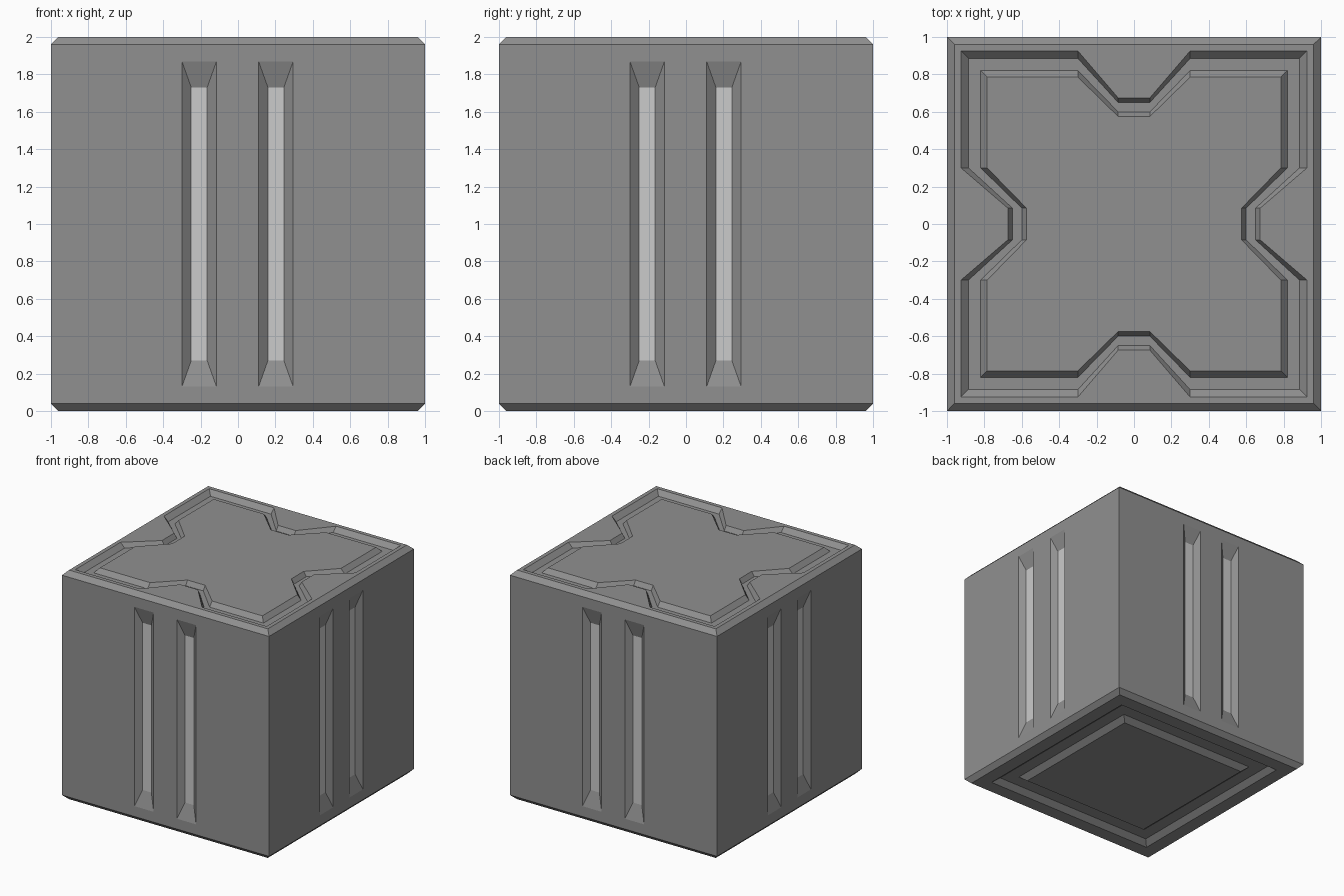
import bpy, bmesh
from mathutils import Matrix, Vector

if "Cube" in bpy.data.objects:
    bpy.data.objects.remove(bpy.data.objects["Cube"])

DEPTH = 0.04


def material(name, v):
    m = bpy.data.materials.new(name)
    m.diffuse_color = (v, v, v, 1)
    m.use_nodes = True
    m.node_tree.nodes["Principled BSDF"].inputs["Base Color"].default_value = m.diffuse_color
    return m


def finish(bm, name, mat):
    bmesh.ops.remove_doubles(bm, verts=bm.verts, dist=1e-5)
    me = bpy.data.meshes.new(name)
    bm.to_mesh(me)
    bm.free()
    me.materials.append(mat)
    ob = bpy.data.objects.new(name, me)
    bpy.context.collection.objects.link(ob)
    return ob


def loop(a, n, z):
    """Square of half-size a, with a notch reaching in to n mid-side."""
    quarter = [(n, .085), (a, .30), (a, a), (.30, a), (.085, n)]
    return [Matrix.Rotation(k * 1.5707963268, 3, 'Z') @ Vector((x, y, z))
            for k in range(4) for x, y in quarter]


def nested(bm, loops, up):
    """Bridge nested loops from outside to inside and cap the middle."""
    def face(vs):
        bm.faces.new(vs if up else vs[::-1])
    rings = [[bm.verts.new(p) for p in loop(*l)] for l in loops]
    for o, i in zip(rings, rings[1:]):
        for k in range(20):
            j = (k + 1) % 20
            face([o[k], o[j], i[j], i[k]])
    face(rings[-1])


def rect(x0, x1, z0, z1, y):
    return [Vector(p) for p in ((x0, y, z0), (x1, y, z0), (x1, y, z1), (x0, y, z1))]


body, strips = bmesh.new(), bmesh.new()

# top: chamfer, notched groove and centre panel
nested(body, [(1, 1, 1.96), (.96, .96, 2), (.925, .675, 2), (.885, .65, 2 - DEPTH),
              (.82, .60, 2 - DEPTH), (.785, .575, 2)], True)

# bottom: chamfer and plain square groove
nested(body, [(s, s, z) for s, z in ((1, .04), (.96, 0), (.84, 0), (.79, DEPTH),
                                     (.68, DEPTH), (.63, 0))], False)

# four sides, each with two tapered slots
xs = [-1, -.30, -.115, .11, .295, 1]
zs = [.04, .13, 1.87, 1.96]
for k in range(4):
    rot = Matrix.Rotation(k * 1.5707963268, 3, 'Z')

    def quad(bm, pts):
        bm.faces.new([bm.verts.new(rot @ p) for p in pts])

    for i in range(5):
        for j in range(3):
            outer = rect(xs[i], xs[i + 1], zs[j], zs[j + 1], -1)
            if j == 1 and i in (1, 3):
                inner = rect(xs[i] + .05, xs[i + 1] - .05, .27, 1.73, -1 + DEPTH)
                for a in range(4):
                    b = (a + 1) % 4
                    quad(body, [outer[a], outer[b], inner[b], inner[a]])
                quad(strips, inner)
            else:
                quad(body, outer)

finish(body, "crate_body", material("dark_grey", .28))
finish(strips, "slot_light_strips", material("light_grey", .8))
